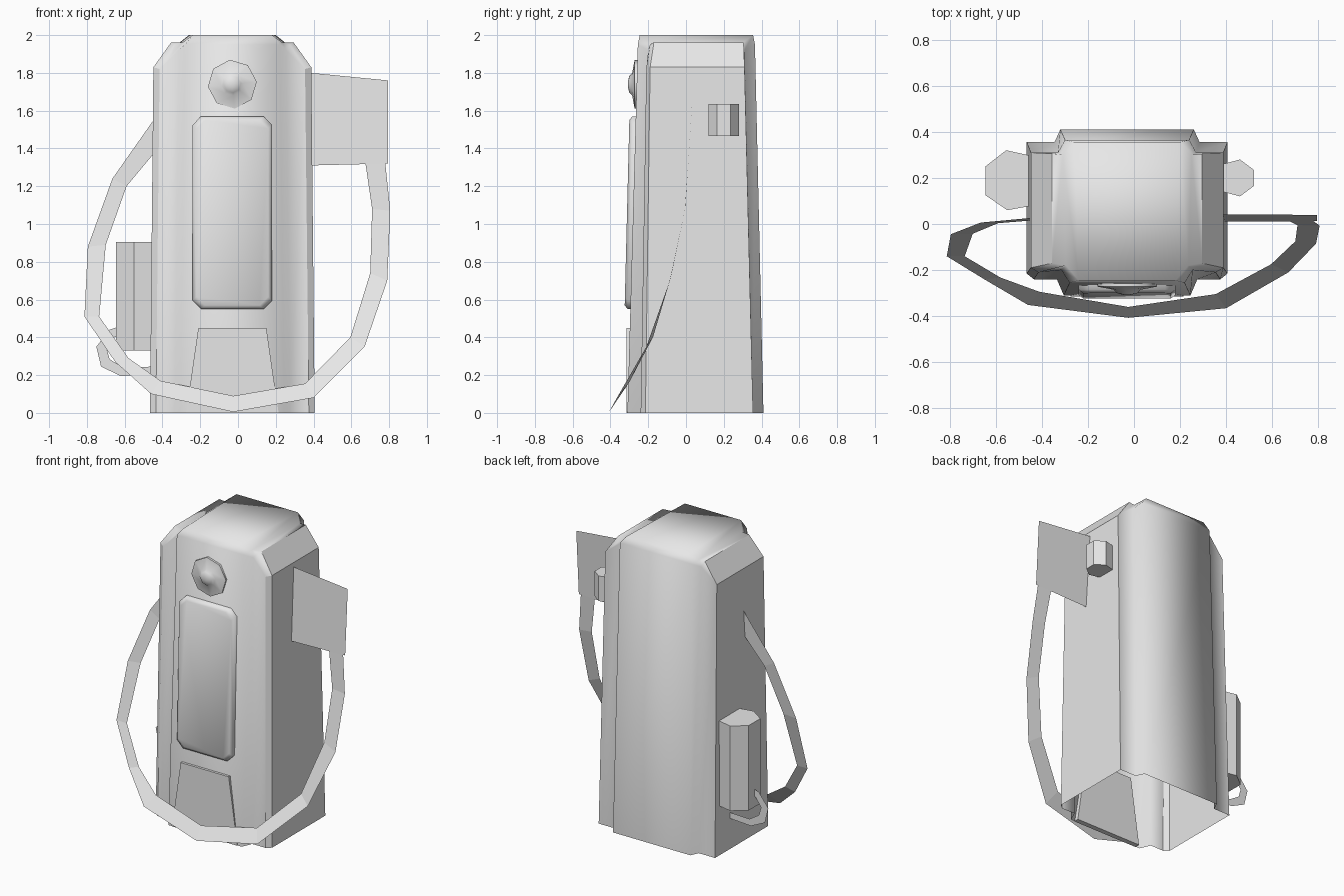
import bpy, bmesh, math

if "Cube" in bpy.data.objects:
    bpy.data.objects.remove(bpy.data.objects["Cube"])

CX = -0.03  # centre line of the casing
grey = bpy.data.materials.new("light_grey")
grey.diffuse_color = (0.8, 0.8, 0.8, 1)
grey.use_nodes = True
grey.node_tree.nodes["Principled BSDF"].inputs["Base Color"].default_value = grey.diffuse_color


def finish(bm, name, smooth=None):
    bmesh.ops.recalc_face_normals(bm, faces=bm.faces)
    me = bpy.data.meshes.new(name)
    bm.to_mesh(me)
    bm.free()
    me.materials.append(grey)
    ob = bpy.data.objects.new(name, me)
    bpy.context.collection.objects.link(ob)
    if smooth:
        bpy.context.view_layer.objects.active = ob
        ob.select_set(True)
        bpy.ops.object.shade_smooth_by_angle(angle=math.radians(smooth))
        ob.select_set(False)
    return ob


def skin(bm, rings):
    """Join closed rings of points with quads, return the vertex rings."""
    vs = [[bm.verts.new(p) for p in r] for r in rings]
    n = len(vs[0])
    for a, b in zip(vs, vs[1:]):
        for i in range(n):
            j = (i + 1) % n
            bm.faces.new((a[i], a[j], b[j], b[i]))
    return vs


def loft(name, rings, smooth=None):
    bm = bmesh.new()
    vs = skin(bm, rings)
    bm.faces.new(vs[0])
    bm.faces.new(vs[-1])
    return finish(bm, name, smooth)


def ribbon(name, outer, inner, y_of):
    """Flat strip between two edge lines given as (x, z)."""
    bm = bmesh.new()
    a, b = [[bm.verts.new((x, y_of(z), z)) for x, z in line] for line in (outer, inner)]
    for i in range(len(a) - 1):
        bm.faces.new((a[i], a[i + 1], b[i + 1], b[i]))
    return finish(bm, name)


# Casing: mirrored half sections at floor, shoulder and top; open underneath
half = [
    [(.275, -.31, 0), (.305, -.24, 0), (.405, -.24, 0), (.436, -.215, 0),
     (.436, .355, 0), (.315, .355, 0), (.29, .41, 0)],
    [(.25, -.255, 1.95), (.285, -.2, 1.92), (.385, -.21, 1.82), (.418, -.19, 1.83),
     (.418, .31, 1.83), (.30, .31, 1.92), (.27, .365, 1.95)],
    [(.21, -.245, 2), (.265, -.18, 1.96), (.305, -.19, 1.95), (.325, -.17, 1.96),
     (.325, .305, 1.96), (.28, .30, 1.96), (.23, .355, 2)],
]
bm = bmesh.new()
rings = [[(CX + x, y, z) for x, y, z in h] + [(CX - x, y, z) for x, y, z in reversed(h)]
         for h in half]
top = skin(bm, rings)[-1]
bm.faces.new((top[0], top[6], top[7], top[13]))
bm.faces.new(top[:7])
bm.faces.new(top[7:])
for f in bm.faces:
    f.smooth = True
for e in bm.edges:
    if all(abs(v.co.x - CX) > 0.32 for v in e.verts):
        e.smooth = False
finish(bm, "casing")


# Long front panel with cut corners, leaning back with the casing
def panel_ring(inset, depth):
    w, z0, z1, c = .21 - inset, .55 + inset, 1.57 - inset, .045
    pts = [(-w + c, z0), (w - c, z0), (w, z0 + c), (w, z1 - c),
           (w - c, z1), (-w + c, z1), (-w, z1 - c), (-w, z0 + c)]
    return [(CX + x, -.325 + (z - .55) * .025 + depth, z) for x, z in pts]


loft("front_panel", [panel_ring(0, .06), panel_ring(0, .015), panel_ring(.02, 0)], 60)


# Round eight-sided knob with a domed middle
def knob_ring(r, y):
    return [(CX + r * math.cos(k * math.pi / 4 + .1), y, 1.74 + r * math.sin(k * math.pi / 4 + .1))
            for k in range(8)]


loft("knob", [knob_ring(.13, -.24), knob_ring(.13, -.272), knob_ring(.06, -.285),
              knob_ring(.045, -.30), knob_ring(.015, -.308)], 50)

# Lower front plate
loft("lower_plate", [[(CX + x, y, z) for x, z in
                      ((-.245, 0), (.245, 0), (.18, .45), (-.18, .45))]
                     for y in (-.28, -.314)])


# Side boxes: six-sided upright prisms
def upright(name, outline, z0, z1):
    loft(name, [[(x, y, z) for x, y in outline] for z in (z0, z1)])


upright("left_canister", [(-.645, .125), (-.645, .25), (-.555, .32), (-.44, .295),
                          (-.44, .08), (-.55, .06)], .33, .905)
upright("right_stud", [(.385, .26), (.46, .28), (.52, .235), (.52, .165),
                       (.46, .12), (.385, .14)], 1.465, 1.635)

# Strap: flat strip that swings forward as it drops
curve = [(0, -.41), (.09, -.36), (.16, -.30), (.27, -.24), (.35, -.21), (.4, -.175),
         (.51, -.14), (.72, -.08), (.9, -.04), (1.08, -.005), (1.32, .012), (1.8, .042)]


def strap_y(z):
    for (z0, y0), (z1, y1) in zip(curve, curve[1:]):
        if z <= z1:
            return y0 + (y1 - y0) * (z - z0) / (z1 - z0)
    return curve[-1][1]


ribbon("strap",
       [(.78, 1.32), (.806, 1.07), (.79, .70), (.67, .35), (.40, .08), (-.025, .005),
        (-.46, .10), (-.65, .27), (-.813, .51), (-.795, .88), (-.665, 1.24), (-.44, 1.56)],
       [(.675, 1.32), (.71, 1.08), (.70, .74), (.595, .40), (.355, .155), (-.025, .09),
        (-.41, .17), (-.58, .29), (-.735, .51), (-.70, .89), (-.59, 1.20), (-.44, 1.38)],
       strap_y)

# Flat flag above the strap's right end
ribbon("side_flag", [(.385, 1.80), (.795, 1.76)], [(.385, 1.31), (.795, 1.32)], strap_y)

# Small flat hose from the canister back to the casing
ribbon("small_hose",
       [(-.62, .46), (-.68, .44), (-.75, .35), (-.725, .245), (-.62, .195), (-.45, .205)],
       [(-.62, .41), (-.655, .40), (-.695, .34), (-.68, .285), (-.61, .24), (-.45, .245)],
       lambda z: .19)
